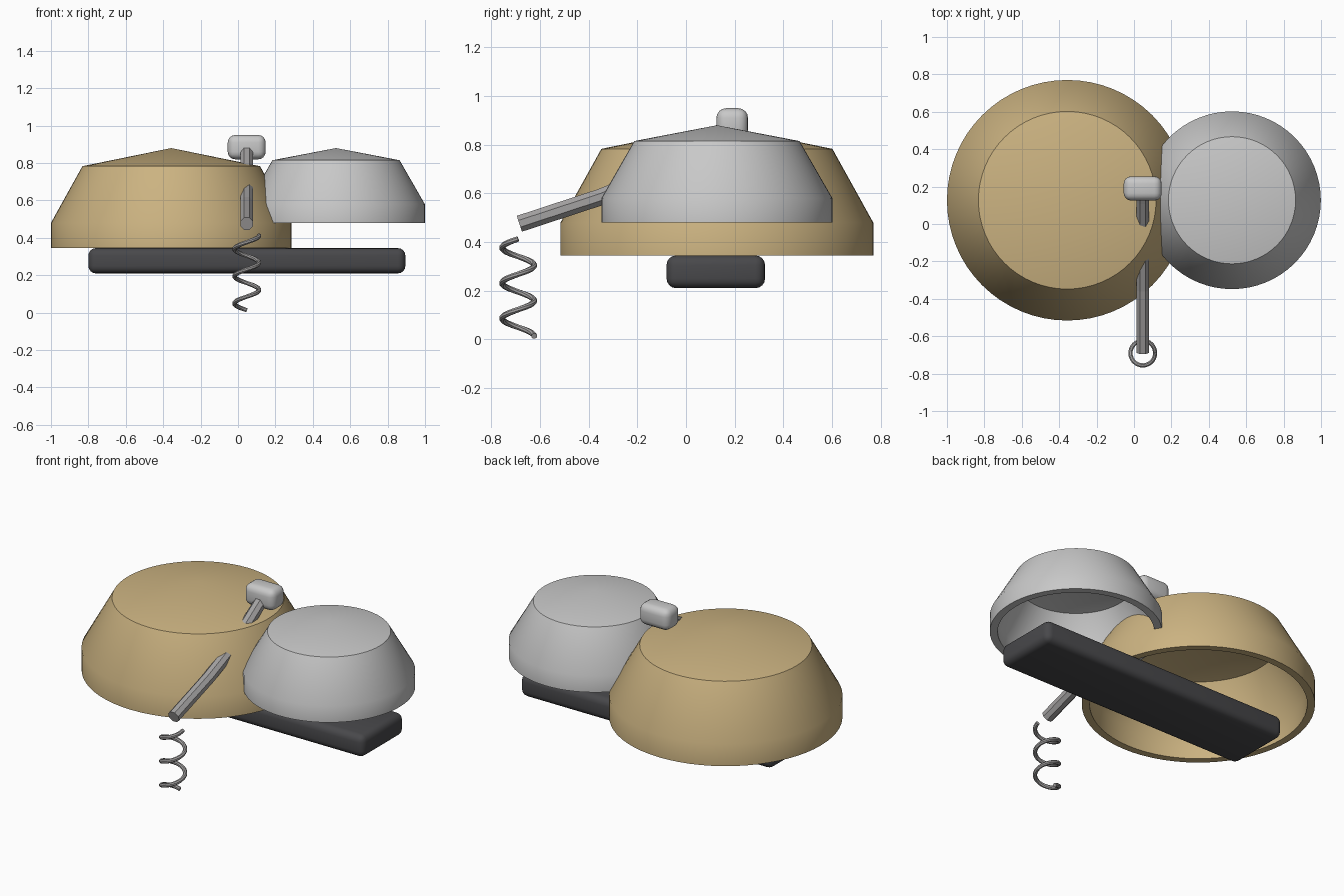
import bpy, bmesh
from math import sin, cos, pi, radians
from mathutils import Vector, Matrix

cube = bpy.data.objects.get("Cube")
if cube:
    bpy.data.objects.remove(cube, do_unlink=True)


def material(name, rgb):
    mat = bpy.data.materials.new(name)
    mat.use_nodes = True
    mat.diffuse_color = (*rgb, 1)
    mat.node_tree.nodes["Principled BSDF"].inputs["Base Color"].default_value = (*rgb, 1)
    return mat


BRASS = material("brass", (0.60, 0.45, 0.22))
SILVER = material("silver", (0.58, 0.58, 0.58))
STEEL = material("steel", (0.37, 0.36, 0.36))
BLACK = material("black", (0.065, 0.065, 0.07))


def finish(name, bm, mat, smooth=True):
    bmesh.ops.recalc_face_normals(bm, faces=bm.faces)
    mesh = bpy.data.meshes.new(name)
    bm.to_mesh(mesh)
    bm.free()
    mesh.materials.append(mat)
    obj = bpy.data.objects.new(name, mesh)
    bpy.context.collection.objects.link(obj)
    if smooth:
        bpy.ops.object.select_all(action='DESELECT')
        obj.select_set(True)
        bpy.context.view_layer.objects.active = obj
        bpy.ops.object.shade_smooth_by_angle(angle=radians(38))
    return obj


def bell(name, x, y, profile, mat):
    """Spin a closed shell profile of (radius, height) around the bell axis."""
    bm = bmesh.new()
    verts = [bm.verts.new((r, 0, z)) for r, z in profile]
    edges = [bm.edges.new(pair) for pair in zip(verts, verts[1:])]
    bmesh.ops.spin(bm, geom=verts + edges, cent=(0, 0, 0), axis=(0, 0, 1),
                   angle=2 * pi, steps=64)
    bmesh.ops.remove_doubles(bm, verts=bm.verts, dist=0.0005)
    bmesh.ops.translate(bm, verts=bm.verts, vec=(x, y, 0))
    return finish(name, bm, mat)


def rounded_box(name, low, high, radius, mat):
    low, high = Vector(low), Vector(high)
    bm = bmesh.new()
    bmesh.ops.create_cube(bm, size=1, matrix=Matrix.Translation((low + high) / 2)
                          @ Matrix.Diagonal((*(high - low), 1)))
    bmesh.ops.bevel(bm, geom=bm.edges[:], offset=radius, segments=4,
                    profile=0.5, affect='EDGES')
    return finish(name, bm, mat)


def tube(name, path, radius, sides, mat, smooth):
    """Sweep a regular polygon along a path."""
    bm = bmesh.new()
    path = [Vector(p) for p in path]
    rings = []
    for i, p in enumerate(path):
        tangent = (path[min(i + 1, len(path) - 1)] - path[max(i - 1, 0)]).normalized()
        ref = Vector((0, 0, 1))
        side = tangent.cross(ref).normalized()
        up = side.cross(tangent)
        angles = [2 * pi * (k + 0.5) / sides for k in range(sides)]
        rings.append([bm.verts.new(p + radius * (cos(a) * side + sin(a) * up))
                      for a in angles])
    for a, b in zip(rings, rings[1:]):
        for k in range(sides):
            n = (k + 1) % sides
            bm.faces.new((a[k], a[n], b[n], b[k]))
    bm.faces.new(rings[0])
    bm.faces.new(rings[-1])
    return finish(name, bm, mat, smooth)


# Two hollow bells, overlapping side by side
bell("large_bell", -0.357, 0.127,
     [(0, 0.88), (0.475, 0.783), (0.643, 0.48), (0.643, 0.345),
      (0.6, 0.345), (0.6, 0.47), (0.447, 0.745), (0, 0.837)], BRASS)
bell("small_bell", 0.524, 0.127,
     [(0, 0.88), (0.34, 0.815), (0.475, 0.58), (0.475, 0.48),
      (0.432, 0.48), (0.432, 0.568), (0.314, 0.777), (0, 0.837)], SILVER)

# Mounting bar below the bells
rounded_box("base_bar", (-0.8, -0.08, 0.21), (0.895, 0.325, 0.345), 0.04, BLACK)

# Hammer: head and gently bent arm
AXIS_X = 0.047
rounded_box("hammer_head", (-0.055, 0.125, 0.82), (0.148, 0.255, 0.95), 0.04, SILVER)
arm = [(-0.685, 0.475), (-0.35, 0.585), (-0.17, 0.66), (-0.03, 0.74),
       (0.125, 0.84), (0.19, 0.885)]
tube("hammer_arm", [(AXIS_X, y, z) for y, z in arm], 0.037, 8, STEEL, False)

# Coil spring under the arm's free end
TURNS, STEPS = 2.75, 88
coil = []
for i in range(STEPS + 1):
    t = i / STEPS
    a = pi / 2 + 2 * pi * TURNS * t
    coil.append((AXIS_X + 0.066 * cos(a), -0.69 + 0.066 * sin(a), 0.013 + 0.4 * t))
tube("spring", coil, 0.012, 8, STEEL, True)
